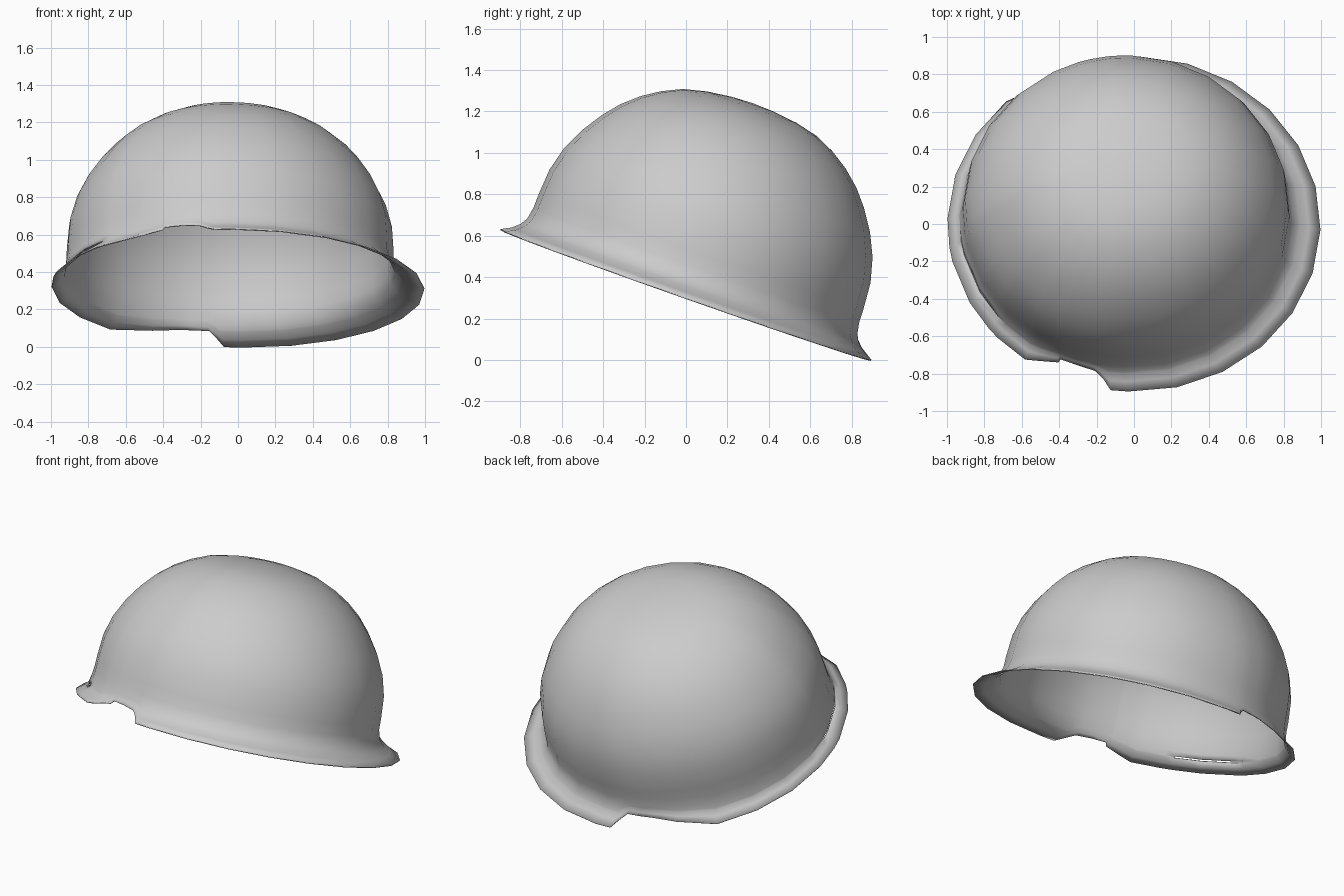
import bpy, bmesh, math
from mathutils import Matrix

cube = bpy.data.objects.get("Cube")
if cube:
    bpy.data.objects.remove(cube)

metal = bpy.data.materials.new("plain_grey")
grey = (0.6, 0.6, 0.6, 1)
metal.diffuse_color = grey
metal.use_nodes = True
metal.node_tree.nodes["Principled BSDF"].inputs["Base Color"].default_value = grey

# Bowl profile: (height above the rim, radius)
PROFILE = [(0, .95), (.025, .902), (.055, .867), (.09, .845), (.15, .834), (.22, .832),
           (.35, .822), (.47, .79), (.58, .738), (.68, .672), (.76, .605),
           (.83, .525), (.885, .44), (.93, .345), (.958, .23), (.973, .11)]
TOP = .978
NECK = .22
# Broken lip: (angle in degrees, height of the broken edge)
BACK_CHIP = [(94, 0), (96, .03), (98, .056), (108, .05), (118, .03), (133, 0)]
FRONT_CHIP = [(234, 0), (245, .042), (246, .06), (252, .06), (258, .052), (260.5, .025), (262.5, 0)]
# Split between lip and dome: angles, then heights
SLIT = (188, 219)
SPLIT_LOW, SPLIT_HIGH = .055, .062


def lerp(table, x):
    """Straight-line lookup in a sorted table."""
    for (a, va), (b, vb) in zip(table, table[1:]):
        if a <= x <= b:
            return va + (vb - va) * (x - a) / (b - a)
    return 0


def edge_height(angle):
    return lerp(BACK_CHIP, angle) + lerp(FRONT_CHIP, angle)


def point(angle, height):
    """Lip rings move up to the broken edge; the dome leans off centre."""
    cut = edge_height(angle)
    if height < NECK:
        height = cut + height * (NECK - cut) / NECK
    r, a = lerp(PROFILE, height), math.radians(angle)
    lean = -.045 * min(height / .1, 1)
    return (r * 1.05 * math.cos(a) + lean, r * math.sin(a), height)


# Columns: even steps, with extra ones at the broken places
chips = [a for a, h in BACK_CHIP + FRONT_CHIP]
even = [13 + 15 * i for i in range(24)]
angles = sorted(chips + list(SLIT) + [a for a in even if min(abs(a - c) for c in chips) > 2])
heights = sorted([h for h, r in PROFILE] + [SPLIT_HIGH])

bm = bmesh.new()
rings = [[bm.verts.new(point(a, h)) for a in angles] for h in heights]
apex = bm.verts.new((-.045, 0, TOP))
count = len(angles)
for i in range(count):
    j = (i + 1) % count
    for h, low, high in zip(heights, rings, rings[1:]):
        # A narrow split runs between lip and dome
        if h == SPLIT_LOW and SLIT[0] <= angles[i] < SLIT[1]:
            continue
        bm.faces.new((low[i], low[j], high[j], high[i]))
    bm.faces.new((rings[-1][i], rings[-1][j], apex))

# Tip the bowl back and rest it on the ground
bm.transform(Matrix.Rotation(math.radians(.9), 4, 'Y') @ Matrix.Rotation(math.radians(-19.4), 4, 'X'))
lowest = min(v.co.z for v in bm.verts)
bm.transform(Matrix.Translation((0, 0, -lowest)))
bm.normal_update()

mesh = bpy.data.meshes.new("bowl_shell")
bm.to_mesh(mesh)
bm.free()
mesh.materials.append(metal)
shell = bpy.data.objects.new("bowl_shell", mesh)
bpy.context.collection.objects.link(shell)
bpy.context.view_layer.objects.active = shell
shell.select_set(True)
bpy.ops.object.shade_smooth_by_angle(angle=math.radians(50))

# Thin wall
wall = shell.modifiers.new("wall", 'SOLIDIFY')
wall.thickness = .006
wall.offset = -1
